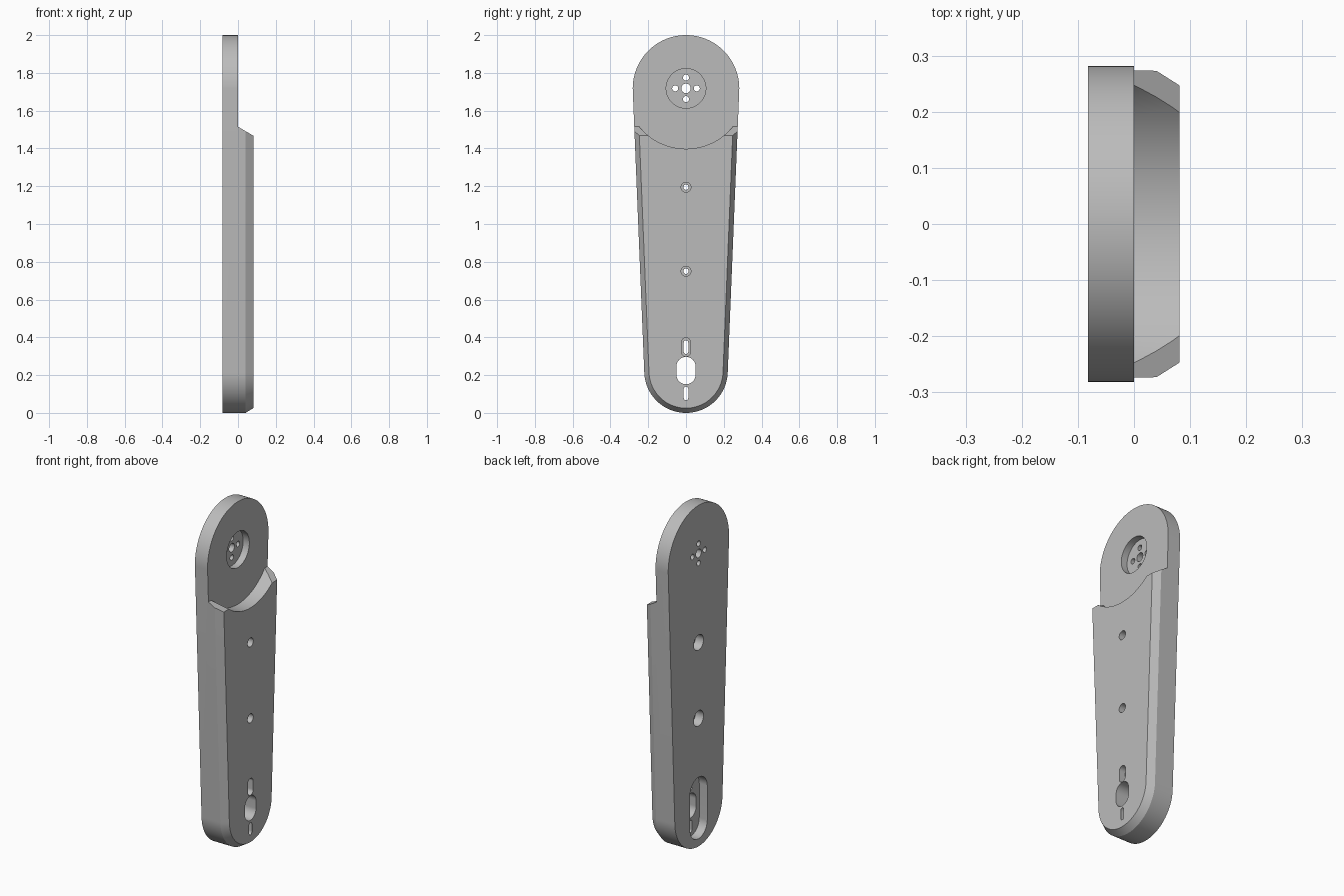
import bpy, bmesh
from math import pi, cos, sin, asin

cube = bpy.data.objects.get("Cube")
if cube:
    bpy.data.objects.remove(cube, do_unlink=True)

grey = bpy.data.materials.new("plain_grey")
grey.use_nodes = True
colour = (0.5, 0.5, 0.5, 1)
grey.diffuse_color = colour
grey.node_tree.nodes["Principled BSDF"].inputs["Base Color"].default_value = colour


def capsule(z_low, r_low, z_high, r_high, n=40):
    """Outline in y and z around two circles joined by tangent lines."""
    a = asin((r_high - r_low) / (z_high - z_low)) if z_high > z_low else 0
    pts = []
    for z, r, start, end in ((z_high, r_high, -a, pi + a), (z_low, r_low, pi + a, 2 * pi - a)):
        for i in range(n + 1):
            t = start + (end - start) * i / n
            pts.append((r * cos(t), z + r * sin(t)))
    return pts


def loft(name, layers):
    """Solid through matching outlines placed at increasing x."""
    bm = bmesh.new()
    rings = [[bm.verts.new((x, y, z)) for y, z in outline] for x, outline in layers]
    bm.faces.new(rings[0])
    bm.faces.new(rings[-1])
    n = len(rings[0])
    for a, b in zip(rings, rings[1:]):
        for i in range(n):
            j = (i + 1) % n
            bm.faces.new((a[i], a[j], b[j], b[i]))
    bmesh.ops.remove_doubles(bm, verts=bm.verts, dist=1e-5)
    bmesh.ops.recalc_face_normals(bm, faces=bm.faces)
    mesh = bpy.data.meshes.new(name)
    bm.to_mesh(mesh)
    bm.free()
    mesh.materials.append(grey)
    obj = bpy.data.objects.new(name, mesh)
    bpy.context.collection.objects.link(obj)
    return obj


def cut(cutter):
    """Subtract a helper solid from the arm and discard it."""
    cutter.hide_render = True
    mod = arm.modifiers.new("cut", "BOOLEAN")
    mod.operation = "DIFFERENCE"
    mod.solver = "EXACT"
    mod.object = cutter
    bpy.context.view_layer.objects.active = arm
    bpy.ops.object.modifier_apply(modifier=mod.name)
    bpy.data.objects.remove(cutter, do_unlink=True)


def pocket(z_low, z_high, r, x0, x1):
    outline = capsule(z_low, r, z_high, r)
    cut(loft("pocket_cutter", [(x0, outline), (x1, outline)]))


BACK, FRONT, OUT = -0.082, 0.081, 0.2
HEAD_Z, FOOT_Z = 1.718, 0.221

# Tapered arm with a chamfered outer rim
full = capsule(FOOT_Z, 0.221, HEAD_Z, 0.282, 64)
inset = capsule(FOOT_Z, 0.196, HEAD_Z, 0.257, 64)
arm = loft("tapered_arm", [(BACK, full), (0.04, full), (FRONT, inset)])

# Thinned head: round step, then sloping shoulders
pocket(HEAD_Z, HEAD_Z, 0.32, 0, OUT)
layers = []
for x, z in ((0, 1.515), (OUT, 1.398)):
    layers.append((x, [(-0.5, z), (0.5, z), (0.5, 2.2), (-0.5, 2.2)]))
cut(loft("shoulder_cutter", layers))

# Hub recess and its five holes
pocket(HEAD_Z, HEAD_Z, 0.105, -0.04, OUT)
pocket(HEAD_Z, HEAD_Z, 0.025, -OUT, OUT)
for dy, dz in ((0.057, 0), (-0.057, 0), (0, 0.057), (0, -0.057)):
    hole = [(y + dy, z + dz) for y, z in capsule(HEAD_Z, 0.016, HEAD_Z, 0.016, 16)]
    cut(loft("hub_hole_cutter", [(-OUT, hole), (OUT, hole)]))

# Stepped bolt holes
for z in (0.75, 1.195):
    pocket(z, z, 0.045, -OUT, -0.03)
    pocket(z, z, 0.026, 0.04, OUT)
    pocket(z, z, 0.014, -OUT, OUT)

# Foot: long rear recess, main opening and two stepped slots
pocket(0.125, 0.325, 0.08, -OUT, -0.03)
pocket(0.203, 0.245, 0.051, -OUT, OUT)
for z in (0.103, 0.348):
    pocket(z - 0.024, z + 0.024, 0.025, 0.04, OUT)
    pocket(z - 0.024, z + 0.024, 0.012, -OUT, OUT)

# Smooth curves, sharp edges
bpy.ops.object.select_all(action="DESELECT")
arm.select_set(True)
bpy.context.view_layer.objects.active = arm
bpy.ops.object.shade_smooth_by_angle(angle=pi / 7)
